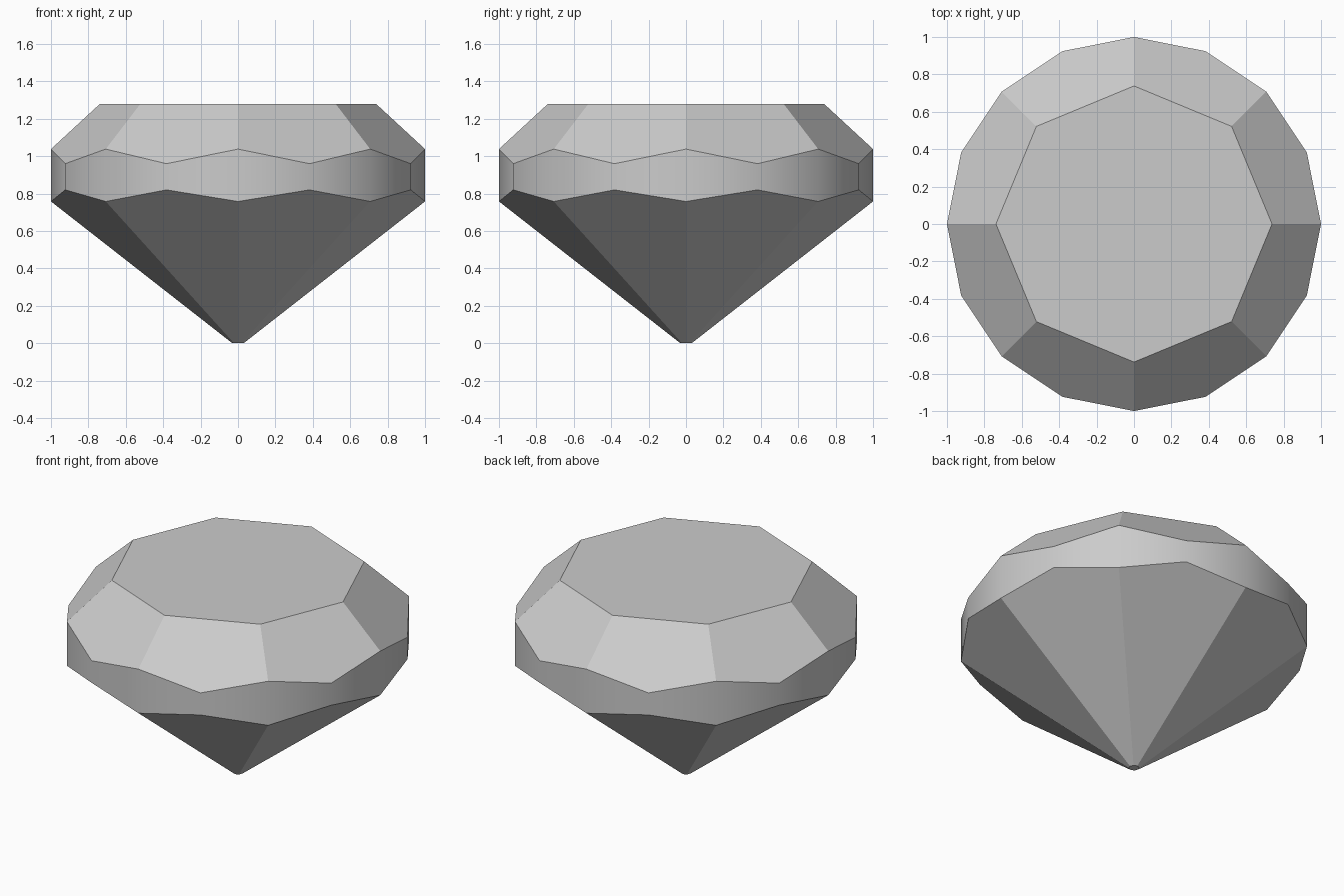
import bpy
import bmesh
from math import cos, sin, pi

if "Cube" in bpy.data.objects:
    bpy.data.objects.remove(bpy.data.objects["Cube"])

SIDES = 8

# Single stone colour
stone = bpy.data.materials.new("gem_grey")
stone.use_nodes = True
colour = (0.6, 0.6, 0.6, 1.0)
stone.diffuse_color = colour
stone.node_tree.nodes["Principled BSDF"].inputs["Base Color"].default_value = colour


def ring(bm, count, radius, heights):
    """Ring of vertices whose heights repeat in turn."""
    return [bm.verts.new((radius * cos(2 * pi * i / count),
                          radius * sin(2 * pi * i / count),
                          heights[i % len(heights)])) for i in range(count)]


bm = bmesh.new()
table = ring(bm, SIDES, 0.738, [1.28])
upper = ring(bm, 2 * SIDES, 1.0, [1.038, 0.96])
lower = ring(bm, 2 * SIDES, 1.0, [0.758, 0.82])
culet = ring(bm, SIDES, 0.03, [0.0])

# Flat table on top and tiny culet at the tip
bm.faces.new(table)
bm.faces.new(culet[::-1])

# Five-sided crown and pavilion facets
for i in range(SIDES):
    j = (i + 1) % SIDES
    a, m, b = 2 * i, 2 * i + 1, 2 * j
    bm.faces.new((upper[a], upper[m], upper[b], table[j], table[i]))
    bm.faces.new((culet[i], culet[j], lower[b], lower[m], lower[a]))

# Upright girdle band
for i in range(2 * SIDES):
    j = (i + 1) % (2 * SIDES)
    bm.faces.new((lower[i], lower[j], upper[j], upper[i]))

bmesh.ops.recalc_face_normals(bm, faces=bm.faces)
mesh = bpy.data.meshes.new("cut_gem")
bm.to_mesh(mesh)
bm.free()
mesh.materials.append(stone)
gem = bpy.data.objects.new("cut_gem", mesh)
bpy.context.collection.objects.link(gem)

# Soft girdle, crisp facets
bpy.context.view_layer.objects.active = gem
gem.select_set(True)
bpy.ops.object.shade_smooth_by_angle(angle=pi / 7)
